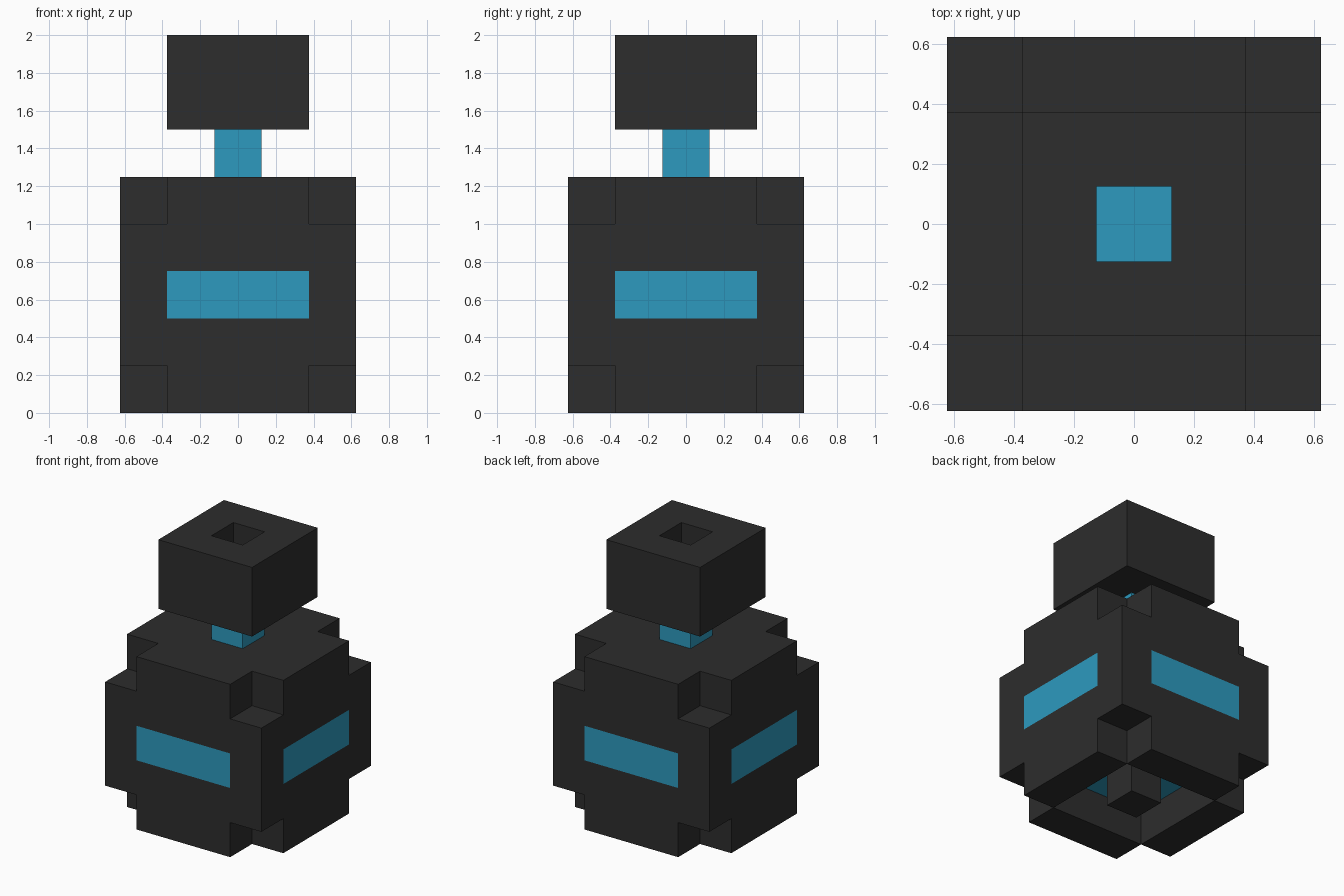
import bpy, bmesh
from mathutils import Vector

default = bpy.data.objects.get("Cube")
if default:
    bpy.data.objects.remove(default, do_unlink=True)

S = 0.25  # block size


def make_material(name, rgb):
    m = bpy.data.materials.new(name)
    m.use_nodes = True
    m.diffuse_color = (*rgb, 1)
    m.node_tree.nodes["Principled BSDF"].inputs["Base Color"].default_value = (*rgb, 1)
    return m


dark = make_material("charcoal", (0.0262, 0.0262, 0.0262))
blue = make_material("bright_blue", (0.026, 0.323, 0.521))

DIRECTIONS = [Vector(d) for d in ((1, 0, 0), (-1, 0, 0), (0, 1, 0),
                                  (0, -1, 0), (0, 0, 1), (0, 0, -1))]


def block_part(name, radius, layers, base, materials, solid, paint=None):
    """Outer skin of a block grid; solid() picks blocks, paint() picks face colours."""
    span = range(-radius, radius + 1)
    cells = {(i, j, k) for i in span for j in span for k in range(layers) if solid(i, j, k)}
    bm = bmesh.new()
    for cell in sorted(cells):
        centre = Vector(cell) + Vector((0, 0, 0.5))
        for n in DIRECTIONS:
            if tuple(int(c) for c in Vector(cell) + n) in cells:
                continue
            a = Vector((n.y, n.z, n.x))
            b = n.cross(a)
            corners = [centre + (n + a * s + b * t) / 2
                       for s, t in ((-1, -1), (1, -1), (1, 1), (-1, 1))]
            face = bm.faces.new([bm.verts.new(c * S + Vector((0, 0, base))) for c in corners])
            if paint and paint(*cell, n):
                face.material_index = 1
    bmesh.ops.remove_doubles(bm, verts=bm.verts, dist=0.001)
    mesh = bpy.data.meshes.new(name)
    bm.to_mesh(mesh)
    bm.free()
    for m in materials:
        mesh.materials.append(m)
    ob = bpy.data.objects.new(name, mesh)
    bpy.context.collection.objects.link(ob)
    return ob


# Body: cube with notched corners and a recess with a centre post underneath
def body_solid(i, j, k):
    notch = abs(i) == 2 and abs(j) == 2 and k in (0, 4)
    recess = k == 0 and max(abs(i), abs(j)) == 1
    return not (notch or recess)


# Blue: a window on each side and the roof of the recess
def body_paint(i, j, k, n):
    window = k == 2 and n.z == 0 and min(abs(i), abs(j)) <= 1
    recess_roof = k == 1 and n.z < 0 and max(abs(i), abs(j)) <= 1
    return window or recess_roof


block_part("body", 2, 5, 0, [dark, blue], body_solid, body_paint)

# Neck: column running up into the cap
block_part("neck", 0, 2, 5 * S, [blue], lambda i, j, k: True)

# Cap: square ring around the neck
block_part("cap", 1, 2, 6 * S, [dark], lambda i, j, k: (i, j) != (0, 0))
